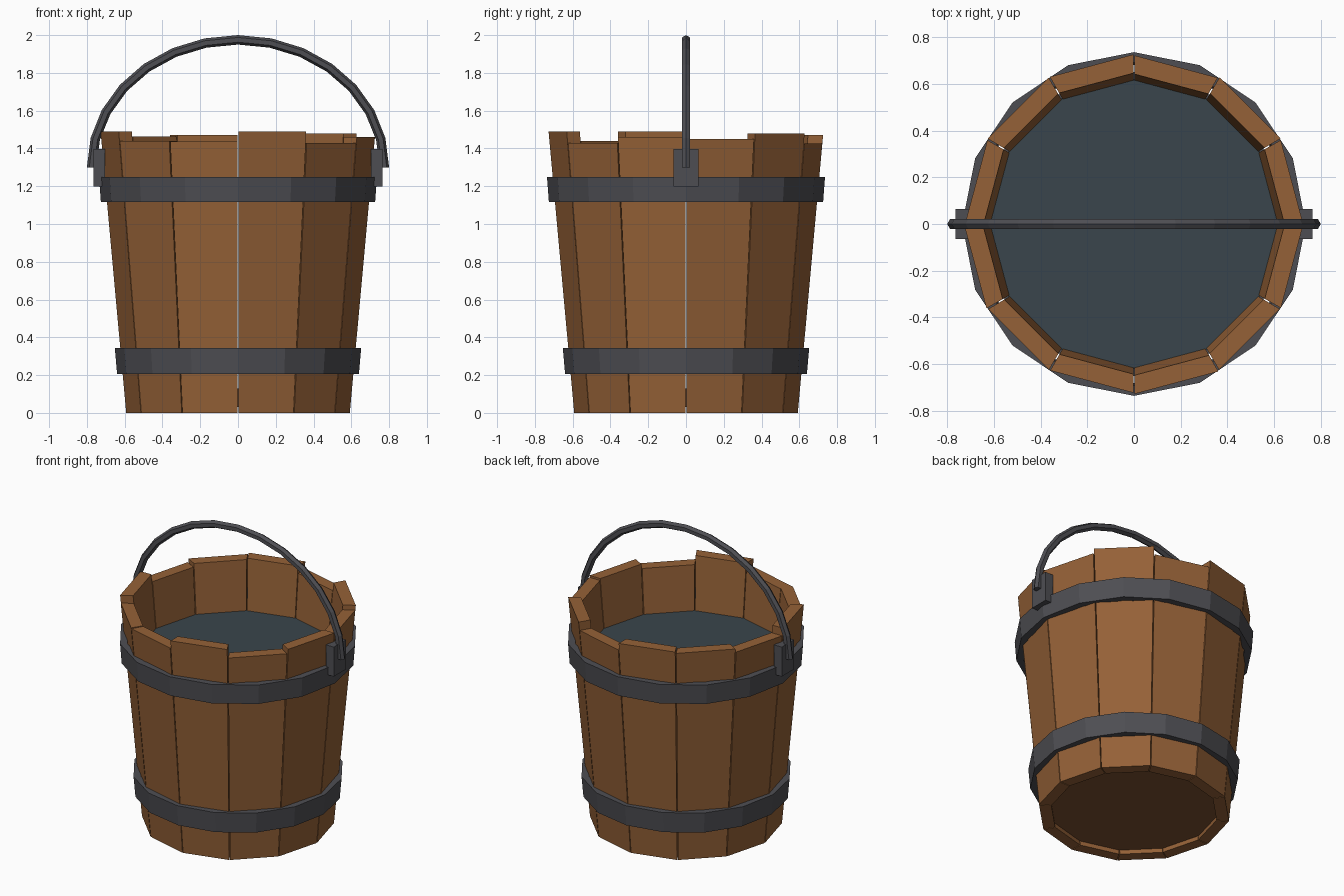
import bpy, bmesh
from math import sin, cos, pi, radians

if "Cube" in bpy.data.objects:
    bpy.data.objects.remove(bpy.data.objects["Cube"])


def material(name, rgb):
    m = bpy.data.materials.new(name)
    m.diffuse_color = (*rgb, 1)
    m.use_nodes = True
    m.node_tree.nodes["Principled BSDF"].inputs["Base Color"].default_value = m.diffuse_color
    return m


wood = material("wood", (0.30, 0.12, 0.038))
dark_wood = material("dark_wood", (0.20, 0.08, 0.028))
iron = material("iron", (0.076, 0.076, 0.086))
water_mat = material("water", (0.042, 0.06, 0.072))


def make(name, verts, faces, mat):
    me = bpy.data.meshes.new(name)
    me.from_pydata(verts, [], faces)
    bm = bmesh.new()
    bm.from_mesh(me)
    bmesh.ops.recalc_face_normals(bm, faces=bm.faces)
    bm.to_mesh(me)
    bm.free()
    me.materials.append(mat)
    ob = bpy.data.objects.new(name, me)
    bpy.context.collection.objects.link(ob)
    return ob


def polar(r, deg, z):
    return (r * cos(radians(deg)), r * sin(radians(deg)), z)


def outer(z):
    return 0.592 + 0.091 * z


def inner(z):
    return 0.515 + 0.089 * z


def disc(name, z0, z1, r0, r1, mat, n=12):
    v = [polar(r, 360 * i / n, z) for r, z in ((r0, z0), (r1, z1)) for i in range(n)]
    f = [(i, (i + 1) % n, n + (i + 1) % n, n + i) for i in range(n)]
    f += [tuple(range(n)), tuple(range(n, 2 * n))]
    return make(name, v, f, mat)


def hoop(name, z0, z1, r0, r1, t, n=16):
    profile = [(r0, z0), (r1, z1), (r1 - t, z1), (r0 - t, z0)]
    v = [polar(r, 360 * i / n, z) for i in range(n) for r, z in profile]
    f = [(4 * i + j, 4 * i + (j + 1) % 4,
          4 * ((i + 1) % n) + (j + 1) % 4, 4 * ((i + 1) % n) + j)
         for i in range(n) for j in range(4)]
    return make(name, v, f, iron)


# Twelve flaring staves of uneven height with thin gaps, counted from +x
tops = [1.45, 1.48, 1.425, 1.472, 1.463, 1.44, 1.49, 1.44, 1.437, 1.49, 1.43, 1.46]
for k, top in enumerate(tops):
    a0, a1 = 30 * k + 0.24, 30 * k + 29.76
    v = []
    for z in (0, top):
        v += [polar(outer(z), a0, z), polar(outer(z), a1, z),
              polar(inner(z), a1, z), polar(inner(z), a0, z)]
    f = [(0, 1, 2, 3), (4, 5, 6, 7)] + [(j, (j + 1) % 4, 4 + (j + 1) % 4, 4 + j) for j in range(4)]
    make(f"stave_{k + 1}", v, f, wood)

# Recessed floor and water surface
disc("floor", 0.03, 0.13, 0.525, 0.535, dark_wood)
disc("water", 1.12, 1.13, 0.62, 0.622, water_mat)

# Iron hoops
hoop("lower_hoop", 0.205, 0.343, 0.64, 0.652, 0.045)
hoop("upper_hoop", 1.117, 1.25, 0.726, 0.736, 0.045)

# Handle lugs
for side, s in (("left", -1), ("right", 1)):
    bpy.ops.mesh.primitive_cube_add(size=1, location=(s * 0.734, 0, 1.298))
    lug = bpy.context.object
    lug.name = side + "_handle_lug"
    lug.scale = (0.06, 0.13, 0.2)
    lug.data.materials.append(iron)

# Arched handle: hexagonal bar swept along a half ellipse
N, S, R = 14, 6, 0.025
v = []
for i in range(N + 1):
    a = pi * i / N
    for j in range(S):
        b = 2 * pi * j / S
        d = R * cos(b)
        v.append(((0.775 + d) * cos(a), R * sin(b), 1.3 + (0.675 + d) * sin(a)))
f = [(S * i + j, S * i + (j + 1) % S, S * (i + 1) + (j + 1) % S, S * (i + 1) + j)
     for i in range(N) for j in range(S)]
f += [tuple(range(S)), tuple(range(S * N, S * N + S))]
make("handle", v, f, iron)
